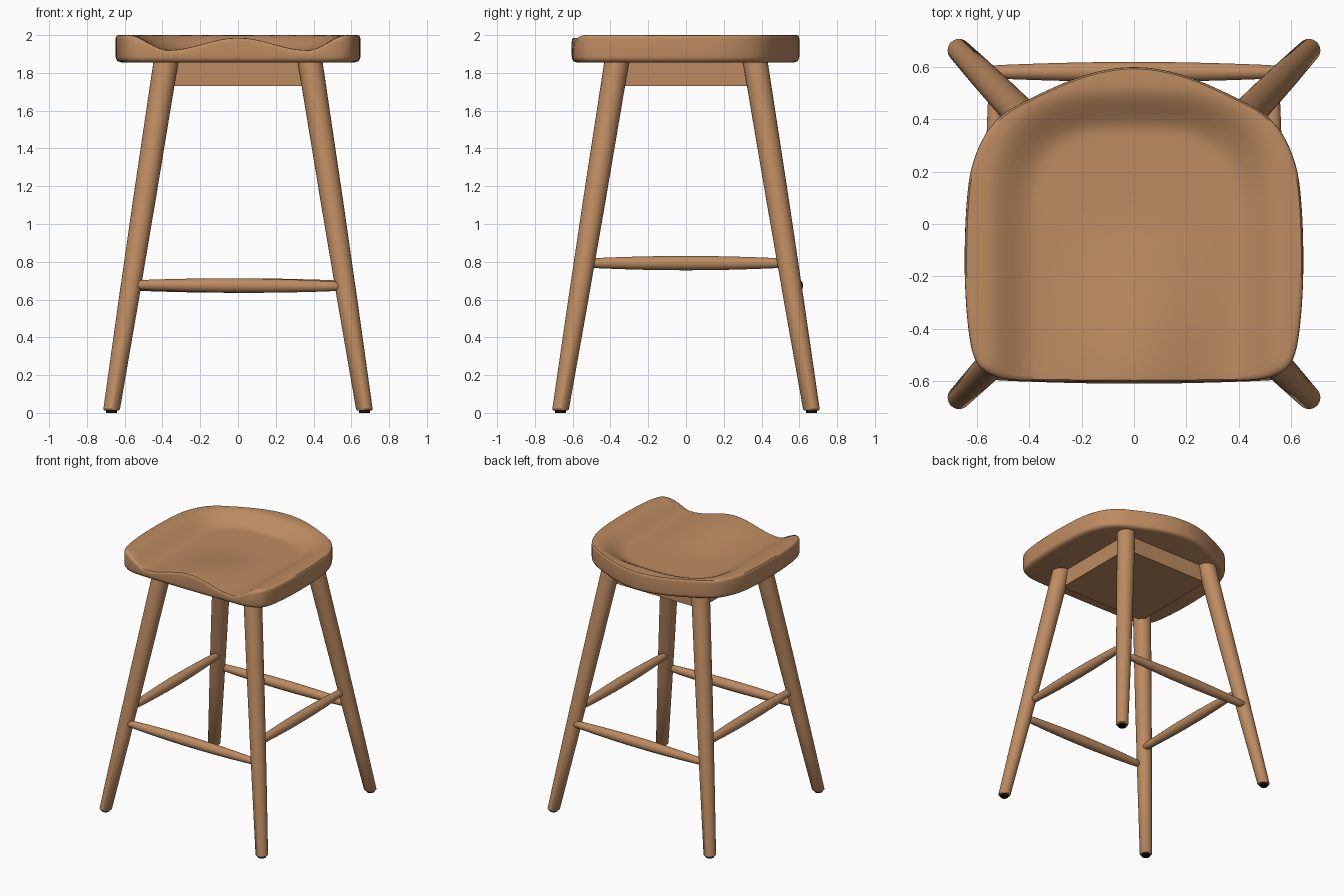
import bpy, bmesh, math
from mathutils import Vector

if "Cube" in bpy.data.objects:
    bpy.data.objects.remove(bpy.data.objects["Cube"])


def material(name, rgb):
    m = bpy.data.materials.new(name)
    m.diffuse_color = (*rgb, 1)
    m.use_nodes = True
    m.node_tree.nodes["Principled BSDF"].inputs["Base Color"].default_value = m.diffuse_color
    return m


WOOD = material("warm wood", (0.51, 0.26, 0.12))
BLACK = material("black rubber", (0.005, 0.005, 0.005))


def skin_rings(name, rings, mat, angle=40):
    """Join rings of points into a closed solid."""
    bm = bmesh.new()
    vs = [[bm.verts.new(p) for p in r] for r in rings]
    n = len(vs[0])
    for a, b in zip(vs, vs[1:]):
        for i in range(n):
            j = (i + 1) % n
            bm.faces.new((a[i], a[j], b[j], b[i]))
    bm.faces.new(vs[0][::-1])
    bm.faces.new(vs[-1])
    bmesh.ops.recalc_face_normals(bm, faces=bm.faces)
    me = bpy.data.meshes.new(name)
    bm.to_mesh(me)
    bm.free()
    me.materials.append(mat)
    ob = bpy.data.objects.new(name, me)
    bpy.context.collection.objects.link(ob)
    bpy.ops.object.select_all(action='DESELECT')
    ob.select_set(True)
    bpy.context.view_layer.objects.active = ob
    bpy.ops.object.shade_smooth_by_angle(angle=math.radians(angle))
    return ob


def rod(name, a, b, profile, mat, u, v, sides=28):
    """Round bar from a to b; profile = (fraction, radius); u, v span the sections."""
    a, b, u, v = map(Vector, (a, b, u, v))
    rings = []
    for t, r in profile:
        c = a.lerp(b, t)
        rings.append([c + r * (math.cos(k * math.tau / sides) * u + math.sin(k * math.tau / sides) * v)
                      for k in range(sides)])
    return skin_rings(name, rings, mat)


def smooth(e0, e1, x):
    t = max(0.0, min(1.0, (x - e0) / (e1 - e0)))
    return t * t * (3 - 2 * t)


# Seat outline: right half mirrored, then smoothed
half = [(0, -.605), (.25, -.603), (.46, -.597), (.565, -.567), (.615, -.5), (.639, -.35), (.648, -.15),
        (.641, .07), (.62, .22), (.57, .34), (.5, .42), (.4, .478), (.25, .547), (.12, .587), (0, .60)]
ctrl = [Vector(p) for p in half + [(-x, y) for x, y in half[-2:0:-1]]]
outline = []
N = len(ctrl)
for i in range(N):
    p0, p1, p2, p3 = (ctrl[(i + k) % N] for k in (-1, 0, 1, 2))
    for s in range(5):
        t = s / 5
        outline.append(0.5 * (2 * p1 + (p2 - p0) * t + (2 * p0 - 5 * p1 + 4 * p2 - p3) * t * t
                              + (3 * p1 - p0 - 3 * p2 + p3) * t ** 3))


def seat_top(x, y):
    """Dished seat, open at the front, with a raised middle at the front edge."""
    p = 3.0
    r = ((abs(x) / .57) ** p + (max(y, 0) / .53) ** p) ** (1 / p)
    z = 2.0 - 0.08 * (1 - smooth(0.66, 1.0, r))
    if abs(x) < .37:
        z += 0.066 * math.cos(math.pi * x / .74) ** 2 * smooth(0.1, -0.6, y)
    z -= 0.03 * max(0, (-y - .53) / .07) ** 2 * smooth(.45, .6, abs(x))
    return z


rings = []
for t, z in [(.95, 1.855), (.985, 1.862), (.997, 1.875), (1, 1.888)]:
    rings.append([(x * t, y * t, z) for x, y in outline])
for t, drop in [(1, .02), (.997, .009), (.988, .001)] + [(k / 28, 0) for k in range(27, 0, -1)]:
    rings.append([(x * t, y * t, seat_top(x * t, y * t) - drop) for x, y in outline])
skin_rings("seat", rings, WOOD, 50)

# Solid block under the seat
w, d = .375, .36
skin_rings("under_seat_block", [[(-w, -d, z), (w, -d, z), (w, d, z), (-w, d, z)] for z in (1.73, 1.86)], WOOD)

# Splayed tapered legs with rubber feet
X, Y, Z = (1, 0, 0), (0, 1, 0), (0, 0, 1)
for sx, side in ((-1, "left"), (1, "right")):
    for sy, end in ((-1, "front"), (1, "back")):
        foot = (sx * .67, sy * .665, .012)
        top = (sx * .38, sy * .365, 1.87)
        rod(f"{end}_{side}_leg", foot, top, [(0, .038), (.004, .044), (.3, .053), (.6, .06), (1, .066)],
            WOOD, X, Y)
        rod(f"{end}_{side}_foot_pad", (foot[0], foot[1], 0), (foot[0], foot[1], .016),
            [(0, .029), (1, .029)], BLACK, X, Y)

# Cigar-shaped stretchers with rounded ends
bar = [(0, .008), (.004, .018), (.012, .024)]
bar += [(t, .024 + .014 * math.sin(math.pi * t) ** .9) for t in [k / 14 for k in range(1, 14)]]
bar += [(1 - t, r) for t, r in bar[2::-1]]
rod("front_stretcher", (-.545, -.573, .678), (.545, -.573, .67), bar, WOOD, Y, Z)
rod("back_stretcher", (-.56, .582, .672), (.56, .582, .676), bar, WOOD, Y, Z)
for sx, side in ((-1, "left"), (1, "right")):
    rod(f"{side}_stretcher", (sx * .532, -.53, .793), (sx * .532, .53, .793), bar, WOOD, X, Z)
